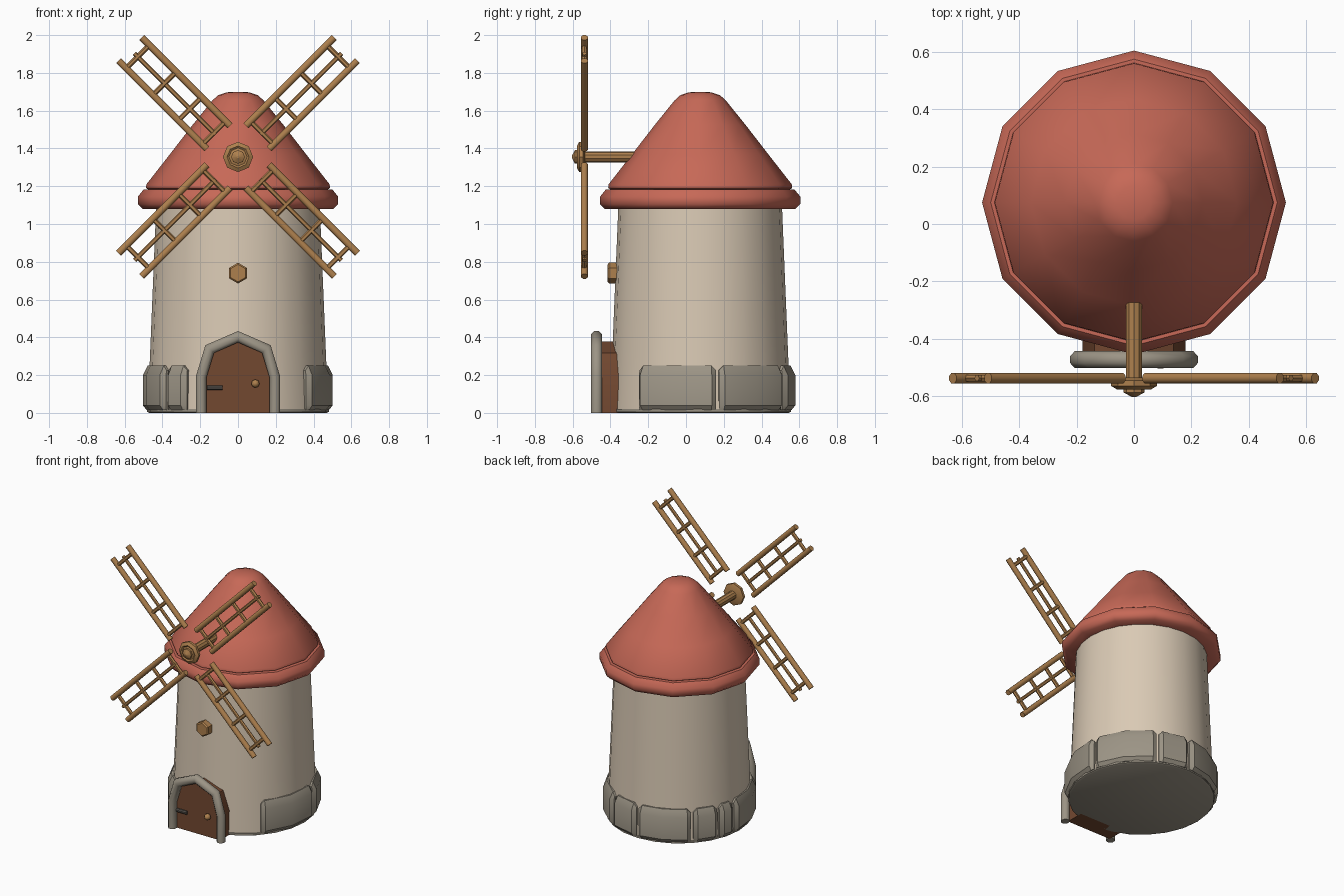
import bpy, bmesh, math
from mathutils import Vector

if "Cube" in bpy.data.objects:
    bpy.data.objects.remove(bpy.data.objects["Cube"])

CY = 0.075          # tower axis in y
HZ = 1.355          # sail hub height


def mat(name, r, g, b):
    m = bpy.data.materials.new(name)
    m.diffuse_color = (r, g, b, 1)
    m.use_nodes = True
    m.node_tree.nodes["Principled BSDF"].inputs["Base Color"].default_value = m.diffuse_color
    return m


PLASTER = mat("cream plaster", 0.70, 0.59, 0.46)
ROOF = mat("red roof", 0.57, 0.14, 0.095)
WOOD = mat("tan wood", 0.42, 0.215, 0.075)
DOOR = mat("brown door", 0.17, 0.065, 0.03)
STONE = mat("grey stone", 0.33, 0.295, 0.235)
METAL = mat("dark metal", 0.09, 0.08, 0.07)


def loft(bm, rings):
    """Skin closed rings of points and cap both ends."""
    vs = [[bm.verts.new(p) for p in ring] for ring in rings]
    n = len(vs[0])
    for a, b in zip(vs, vs[1:]):
        for i in range(n):
            bm.faces.new((a[i], a[(i + 1) % n], b[(i + 1) % n], b[i]))
    bm.faces.new(vs[0])
    bm.faces.new(vs[-1])


def finish(bm, name, material, angle=35):
    bmesh.ops.recalc_face_normals(bm, faces=bm.faces)
    me = bpy.data.meshes.new(name)
    bm.to_mesh(me)
    bm.free()
    ob = bpy.data.objects.new(name, me)
    me.materials.append(material)
    bpy.context.collection.objects.link(ob)
    bpy.ops.object.select_all(action='DESELECT')
    ob.select_set(True)
    bpy.context.view_layer.objects.active = ob
    bpy.ops.object.shade_smooth_by_angle(angle=math.radians(angle))
    return ob


def lathe(name, profile, n, material, origin=(0, CY, 0), along_y=False, angle=35):
    """Turn (radius, height) points around z, or around y for front-facing parts."""
    bm = bmesh.new()
    o = Vector(origin)
    rings = []
    for r, h in profile:
        ring = []
        for i in range(n):
            t = 2 * math.pi * i / n + math.pi / 2
            c, s = r * math.cos(t), r * math.sin(t)
            ring.append(o + Vector((c, h, s) if along_y else (c, s, h)))
        rings.append(ring)
    loft(bm, rings)
    return finish(bm, name, material, angle)


def bar(bm, p, q, r, n=8):
    p, q = Vector(p), Vector(q)
    rot = (q - p).to_track_quat('Z', 'Y')
    circle = [Vector((math.cos(2 * math.pi * (i + .5) / n), math.sin(2 * math.pi * (i + .5) / n), 0)) * r
              for i in range(n)]
    loft(bm, [[e + rot @ c for c in circle] for e in (p, q)])


# Tower and stone floor
lathe("tower", [(0.478, 0.01), (0.433, 1.10)], 24, PLASTER)
lathe("floor_slab", [(0.47, 0), (0.482, 0.006), (0.482, 0.02), (0.47, 0.024)], 24, STONE)

# Roof rim and cone
lathe("roof_rim", [(0.40, 1.08), (0.505, 1.08), (0.53, 1.105), (0.53, 1.145),
                   (0.50, 1.182), (0.42, 1.182)], 12, ROOF, angle=50)
lathe("roof_cone", [(0.46, 1.175), (0.487, 1.19), (0.485, 1.21), (0.36, 1.37), (0.24, 1.525),
                    (0.135, 1.655), (0.105, 1.682), (0.06, 1.697), (0.01, 1.70)], 12, ROOF, angle=40)

# Base stones: (start, end) in degrees around the tower, leaving the front open
SECTION = [(0.44, 0.015), (0.485, 0.015), (0.505, 0.04), (0.505, 0.20), (0.48, 0.25), (0.44, 0.25)]
for k, (a0, a1) in enumerate([(-42, 10), (12, 62), (64, 89), (91, 134), (136, 156),
                              (158, 171), (173, 218), (220, 236)]):
    bm = bmesh.new()
    chamfer = 3
    steps = max(1, round((a1 - a0) / 22))
    inner = [a0 + chamfer + (a1 - a0 - 2 * chamfer) * i / steps for i in range(steps + 1)]
    rings = []
    for a in [a0] + inner + [a1]:
        end = a in (a0, a1)
        t = math.radians(a)
        ring = []
        for r, z in SECTION:
            if end:
                r = min(r, 0.484)
                z = min(z, 0.225)
            ring.append((r * math.cos(t), CY + r * math.sin(t), z))
        rings.append(ring)
    loft(bm, rings)
    finish(bm, f"base_stone_{k + 1}", STONE, 30)

# Door slab
HALF = [(0.195, 0.0), (0.195, 0.19), (0.15, 0.338)]
ARCH = HALF + [(0, 0.403)] + [(-x, z) for x, z in reversed(HALF)]
bm = bmesh.new()
slab = [(x * 0.92, z * 0.94) for x, z in ARCH]
loft(bm, [[(x, y, z) for x, z in slab] for y in (-0.462, -0.33)])
finish(bm, "door", DOOR, 20)

# Door frame: an eight-sided section swept along the arch with mitred corners
bm = bmesh.new()
pts = [Vector((x, 0, z)) for x, z in ARCH]
rings = []
for i, p in enumerate(pts):
    d0 = (p - pts[max(i - 1, 0)]).normalized()
    d1 = (pts[min(i + 1, len(pts) - 1)] - p).normalized()
    tan = (d0 + d1).normalized()
    side = Vector((tan.z, 0, -tan.x)) / max(tan.dot(d0 if i else d1), 0.5)
    rings.append([p + Vector((0, -0.473, 0)) + side * 0.03 * math.cos(t) + Vector((0, 0.032 * math.sin(t), 0))
                  for t in [math.pi * (2 * j + 1) / 8 for j in range(8)]])
loft(bm, rings)
finish(bm, "door_frame", STONE, 50)

# Door knob and hinge
lathe("door_knob", [(0.010, 0), (0.022, -0.012), (0.022, -0.028), (0.010, -0.042)], 8, WOOD,
      (0.092, -0.462, 0.155), True, 60)
bm = bmesh.new()
bar(bm, (-0.165, -0.467, 0.132), (-0.082, -0.467, 0.132), 0.013)
finish(bm, "door_hinge", METAL)

# Hexagonal window boss above the door
lathe("window_boss", [(0.055, 0.08), (0.055, -0.012), (0.046, -0.02)], 6, WOOD,
      (0, -0.395, 0.74), True, 20)

# Sail shaft and hub
lathe("sail_shaft", [(0.03, -0.57), (0.03, -0.20)], 10, WOOD, (0, 0, HZ), True)
lathe("sail_hub", [(0.05, -0.535), (0.08, -0.546), (0.08, -0.565), (0.058, -0.578), (0.048, -0.571),
                   (0.036, -0.575), (0.036, -0.588), (0.006, -0.604)], 8, WOOD, (0, 0, HZ), True, 25)

# Four lattice sails
for k in range(4):
    t = math.radians(45 + 90 * k)
    u, v = Vector((math.cos(t), 0, math.sin(t))), Vector((-math.sin(t), 0, math.cos(t)))
    o = Vector((0, -0.538, HZ))
    bm = bmesh.new()
    for s in (-1, 1):
        bar(bm, o + u * 0.146 + v * s * 0.087, o + u * 0.807 + v * s * 0.087, 0.0195)
    bar(bm, o + u * 0.17, o + u * 0.775, 0.012, 6)
    for a in (0.18, 0.36, 0.55, 0.75):
        bar(bm, o + u * a - v * 0.085, o + u * a + v * 0.085, 0.0135, 6)
    finish(bm, f"sail_{k + 1}", WOOD, 50)
